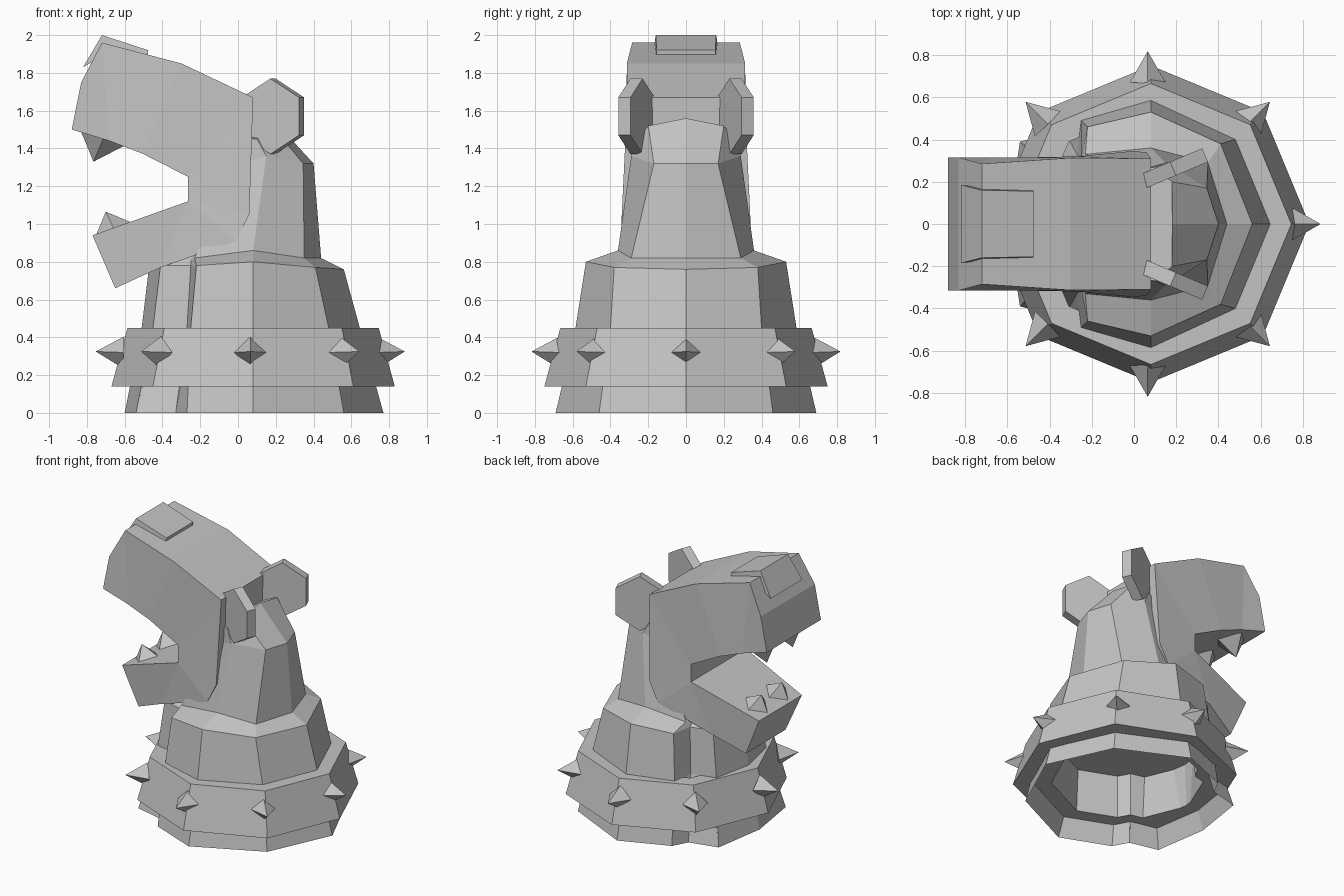
import bpy, bmesh, math
from mathutils import Vector, Matrix

cube = bpy.data.objects.get("Cube")
if cube:
    bpy.data.objects.remove(cube)

grey = bpy.data.materials.new("plain grey")
grey.use_nodes = True
colour = (0.55, 0.55, 0.55, 1)
grey.diffuse_color = colour
grey.node_tree.nodes["Principled BSDF"].inputs["Base Color"].default_value = colour


def finish(name, bm):
    bmesh.ops.recalc_face_normals(bm, faces=bm.faces)
    mesh = bpy.data.meshes.new(name)
    bm.to_mesh(mesh)
    bm.free()
    mesh.materials.append(grey)
    obj = bpy.data.objects.new(name, mesh)
    bpy.context.collection.objects.link(obj)
    return obj


def loft(name, rings, closed=False, caps=None):
    """Skin a row of rings; cap the ends (optionally in pieces), or join last to first."""
    bm = bmesh.new()
    rows = [[bm.verts.new(p) for p in ring] for ring in rings]
    n = len(rows[0])
    pairs = list(zip(rows, rows[1:])) + ([(rows[-1], rows[0])] if closed else [])
    for a, b in pairs:
        for i in range(n):
            j = (i + 1) % n
            bm.faces.new((a[i], a[j], b[j], b[i]))
    if not closed:
        for row in (rows[0], rows[-1]):
            for piece in caps or [range(n)]:
                bm.faces.new([row[i] for i in piece])
    return finish(name, bm)


def mirrored(half):
    """Half ring from back to front, completed across y = 0."""
    return half + [(x, -y, z) for x, y, z in half[-2:0:-1]]


def slab(name, profile, caps=None):
    """Side profile of (x, z, half width) extruded across y."""
    return loft(name, [[(x, s * w, z) for x, z, w in profile] for s in (1, -1)], caps=caps)


def pyramid(name, base, tip, half, side):
    """Four-sided spike; side is one direction across its base."""
    base, tip = Vector(base), Vector(tip)
    axis = (tip - base).normalized()
    u = Vector(side).normalized()
    v = axis.cross(u)
    bm = bmesh.new()
    ring = [bm.verts.new(base + d * half) for d in (u, v, -u, -v)]
    top = bm.verts.new(tip)
    bm.faces.new(ring)
    for i in range(4):
        bm.faces.new((ring[i], ring[(i + 1) % 4], top))
    return finish(name, bm)


# Hollow base, shoulders and neck: main lobe at the back, chest lobe in front
foot = [(.77, 0), (.56, .46), (.08, .69), (-.27, .55), (-.33, .44), (-.54, .39), (-.60, 0)]
waist = [(.645, 0), (.48, .40), (.08, .585), (-.25, .49), (-.27, .33), (-.45, .29), (-.51, 0)]


def level(outline, z, scale=1):
    return [(x * scale, y * scale, z) for x, y in outline]


shoulder = [(.56, 0, .76), (.41, .38, .77), (.08, .53, .80), (-.22, .46, .78),
            (-.25, .31, .78), (-.41, .27, .78), (-.47, 0, .78)]
neck_base = [(.44, 0, .82), (.35, .29, .82), (.08, .36, .86), (-.23, .33, .82),
             (-.25, .28, .81), (-.35, .25, .81), (-.40, 0, .81)]
neck_mid = [(.40, 0, 1.32), (.345, .17, 1.32), (.15, .29, 1.36), (0, .25, 1.32),
            (-.05, .20, 1.32), (-.10, .10, 1.32), (-.12, 0, 1.32)]
neck_top = [(.18, 0, 1.56), (.18, .20, 1.52), (.10, .27, 1.45), (0, .25, 1.45),
            (-.05, .20, 1.48), (-.05, .10, 1.5), (-.05, 0, 1.5)]
loft("body", [mirrored(r) for r in (
    level(foot, .45, .74), level(foot, .14, .76), level(foot, .14, .93), level(foot, 0),
    level(waist, .45), shoulder, neck_base, neck_mid, neck_top)])

# Eight-sided collar
loft("collar", [[(.08 + r * math.cos(i * math.pi / 4), r * math.sin(i * math.pi / 4), z)
                 for i in range(8)]
                for r, z in ((.75, .14), (.665, .45), (.55, .45), (.55, .14))], closed=True)

# Collar spikes
for i in range(8):
    a = i * math.pi / 4
    c, s = math.cos(a), math.sin(a)
    pyramid(f"collar_spike_{i + 1}", (.065 + .67 * c, .67 * s, .32),
            (.065 + .818 * c, .818 * s, .325), .085, (-s, c, 0))

# Head with open mouth; each side is split into muzzle, cheek and jaw panels
slab("head", [(-.72, 1.96, .285), (-.83, 1.75, .315), (-.88, 1.50, .315), (-.68, 1.44, .315),
              (-.50, 1.37, .315), (-.265, 1.25, .32), (-.265, 1.12, .32), (-.77, .94, .25),
              (-.65, .66, .23), (-.41, .77, .30), (-.01, .91, .345), (.06, 1.05, .34),
              (.08, 1.67, .31), (-.30, 1.85, .313)],
     caps=[(0, 1, 2, 3), (0, 3, 4, 13), (13, 4, 5, 12), (12, 5, 6, 11),
           (11, 6, 10), (10, 6, 9), (9, 6, 7, 8)])

# Nose plate wrapped over the front of the muzzle
slab("nose_plate", [(-.82, 1.83, .185), (-.72, 2.0, .16), (-.475, 1.92, .155),
                    (-.48, 1.88, .16), (-.70, 1.90, .17)],
     caps=[(0, 1, 4), (1, 2, 3, 4)])

# Teeth and ears, one of each per side
for s, side in ((1, "left"), (-1, "right")):
    pyramid(f"upper_tooth_{side}", (-.71, s * .15, 1.46), (-.765, s * .15, 1.33), .13, (1, 0, -.3))
    pyramid(f"lower_tooth_{side}", (-.655, s * .12, .97), (-.70, s * .12, 1.065), .105, (1, 0, .35))
    place = (Matrix.Translation((.185, s * .262, 1.57))
             @ Matrix.Rotation(s * math.radians(23), 4, 'Z'))
    loft(f"ear_{side}", [[place @ Vector((.19 * math.sin(i * math.pi / 3), s * d,
                                          .2 * math.cos(i * math.pi / 3)))
                          for i in range(6)] for d in (-.035, .035)])
